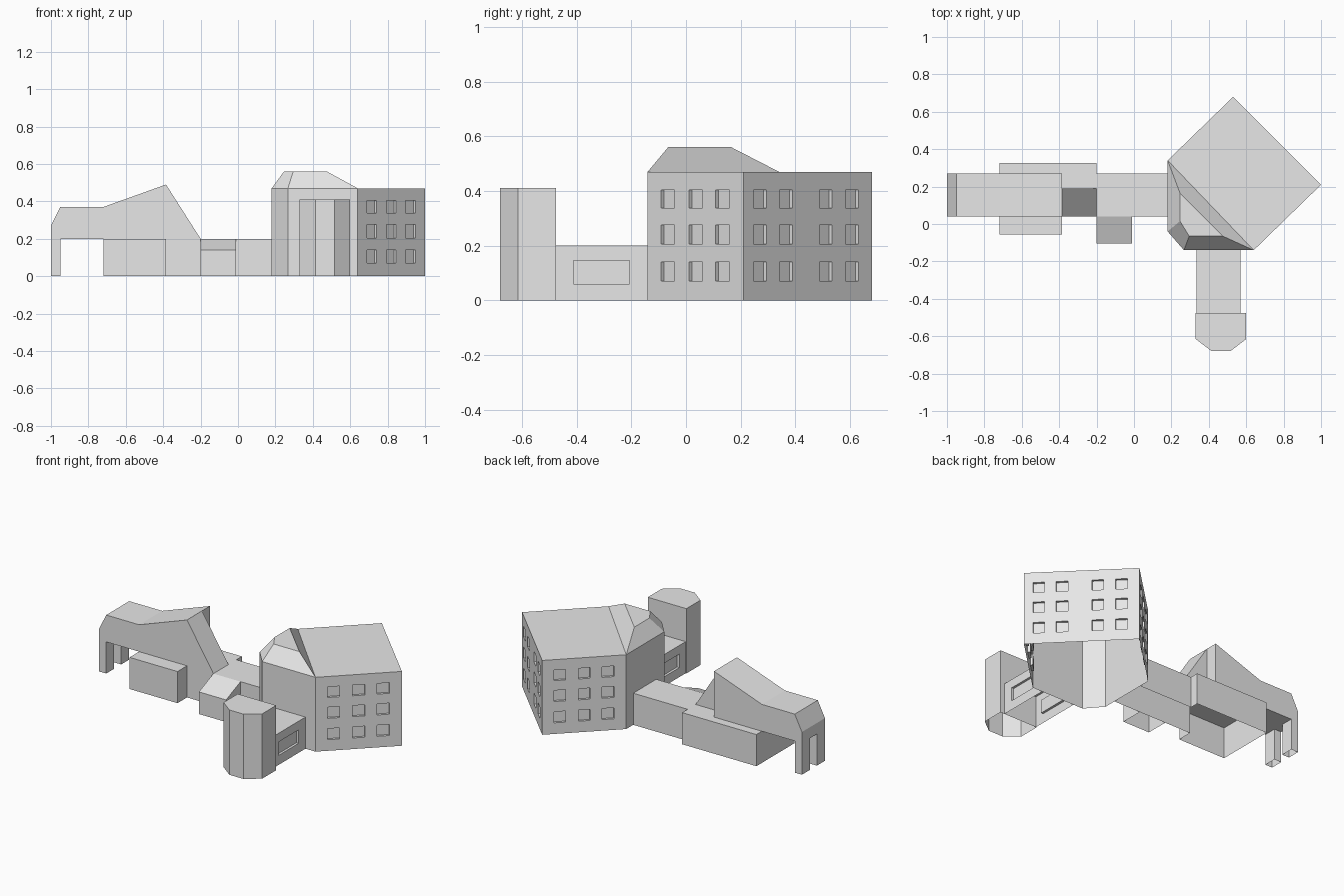
import bpy
import bmesh

cube = bpy.data.objects.get("Cube")
if cube:
    bpy.data.objects.remove(cube, do_unlink=True)

# One plain grey for every surface
grey = bpy.data.materials.new("plain grey")
grey.use_nodes = True
COLOUR = (0.8, 0.8, 0.8, 1)
grey.diffuse_color = COLOUR
grey.node_tree.nodes["Principled BSDF"].inputs["Base Color"].default_value = COLOUR


def finish(name, bm):
    bmesh.ops.remove_doubles(bm, verts=bm.verts, dist=0.0001)
    mesh = bpy.data.meshes.new(name)
    bm.to_mesh(mesh)
    bm.free()
    mesh.materials.append(grey)
    obj = bpy.data.objects.new(name, mesh)
    bpy.context.scene.collection.objects.link(obj)
    return obj


def loft(name, start, end, start_cap=False, end_cap=True, skip=()):
    """Shell between two matching rings, counter-clockwise seen from the end."""
    bm = bmesh.new()
    a = [bm.verts.new(p) for p in start]
    b = [bm.verts.new(p) for p in end]
    n = len(a)
    for i in range(n):
        if i not in skip:
            j = (i + 1) % n
            bm.faces.new((a[i], a[j], b[j], b[i]))
    if start_cap:
        bm.faces.new(a[::-1])
    if end_cap:
        bm.faces.new(b)
    return finish(name, bm)


def at_height(points, z):
    return [(x, y, z) for x, y in points]


def at_depth(points, y):
    return [(x, y, z) for x, z in points]


def upright(name, outline, z0, z1, skip=()):
    return loft(name, at_height(outline, z0), at_height(outline, z1), skip=skip)


def rect(x0, x1, y0, y1):
    return [(x0, y0), (x1, y0), (x1, y1), (x0, y1)]


def wall(bm, p, q, height, columns=(), rows=(), depth=0.015):
    """Wall from p to q with a recessed window at each column and row."""
    us = [0] + [u for span in columns for u in span] + [1]
    zs = [0] + [z for span in rows for z in span] + [height]
    grid = [[bm.verts.new((p[0] + (q[0] - p[0]) * u, p[1] + (q[1] - p[1]) * u, z))
             for u in us] for z in zs]
    panes = []
    for r in range(len(zs) - 1):
        for c in range(len(us) - 1):
            face = bm.faces.new((grid[r][c], grid[r][c + 1],
                                 grid[r + 1][c + 1], grid[r + 1][c]))
            if r % 2 and c % 2:
                panes.append(face)
    if panes:
        bm.normal_update()
        normal = panes[0].normal.copy()
        result = bmesh.ops.extrude_discrete_faces(bm, faces=panes)
        for face in result["faces"]:
            bmesh.ops.translate(bm, verts=face.verts, vec=-normal * depth)


# Main block: turned square with a chamfered front corner
FLOORS = [(0.07, 0.14), (0.205, 0.275), (0.337, 0.404)]
THREE = [(0.14, 0.28), (0.43, 0.57), (0.71, 0.855)]
FOUR = [(0.08, 0.18), (0.28, 0.38), (0.59, 0.69), (0.795, 0.895)]
outline = [(0.18, 0.34), (0.18, -0.04), (0.267, -0.14),
           (0.64, -0.14), (1.0, 0.21), (0.53, 0.68)]
TALL = 0.47
bm = bmesh.new()
for i, columns in enumerate([(), (), (), THREE, FOUR, THREE]):
    rows = FLOORS if columns else ()
    wall(bm, outline[i], outline[(i + 1) % 6], TALL, columns, rows)
bm.faces.new([bm.verts.new(p) for p in at_height(outline, TALL)])
finish("main_block", bm)

# Hipped roof over the front half of the block
ridge = [(0.246, 0.165), (0.246, 0.015), (0.295, -0.065), (0.475, -0.065)]
loft("hipped_roof", at_height(outline[:4], TALL), at_height(ridge, 0.56))

# Front passage with a long window on each side
LOW = 0.2
x0, x1, y0, y1 = 0.335, 0.57, -0.475, -0.14
bm = bmesh.new()
for p, q, span in [((x1, y0), (x1, y1), (0.19, 0.8)),
                   ((x0, y1), (x0, y0), (0.2, 0.81))]:
    wall(bm, p, q, LOW, [span], [(0.06, 0.145)])
bm.faces.new([bm.verts.new(p) for p in at_height(rect(x0, x1, y0, y1), LOW)])
finish("front_passage", bm)

# Faceted tower at the end of the passage
upright("front_tower",
        [(0.33, -0.475), (0.33, -0.615), (0.415, -0.68),
         (0.515, -0.68), (0.6, -0.615), (0.6, -0.475)], 0, 0.41)

# Low flat-roofed wing: connector, back aisle and front aisle
upright("low_wing",
        [(0.18, 0.27), (-0.2, 0.27), (-0.2, 0.325), (-0.72, 0.325),
         (-0.72, -0.055), (-0.385, -0.055), (-0.385, 0.04), (0.18, 0.04)],
        0, LOW, skip=(7,))

# Lean-to porch with a sloping roof
porch = rect(-0.2, -0.01, -0.105, 0.04)
loft("porch", at_height(porch, 0),
     at_height(porch[:2], 0.14) + at_height(porch[2:], LOW), skip=(2,))

# High hall with a rising roof, overhanging at the far end
hall = [(-1, LOW), (-0.72, LOW), (-0.385, LOW), (-0.385, 0.49),
        (-0.72, 0.37), (-0.95, 0.37), (-1, 0.27)]
loft("high_hall", at_depth(hall, 0.27), at_depth(hall, 0.04),
     start_cap=True, skip=(1,))

# Steep roof falling from the hall to the connector
slope = [(-0.385, LOW), (-0.2, LOW), (-0.385, 0.49)]
loft("steep_roof", at_depth(slope, 0.19), at_depth(slope, 0.04),
     start_cap=True, skip=(0, 2))

# Two legs carrying the overhang
for side, y in (("front", 0.04), ("back", 0.19)):
    upright(side + "_leg", rect(-1, -0.95, y, y + 0.08), 0, LOW)
